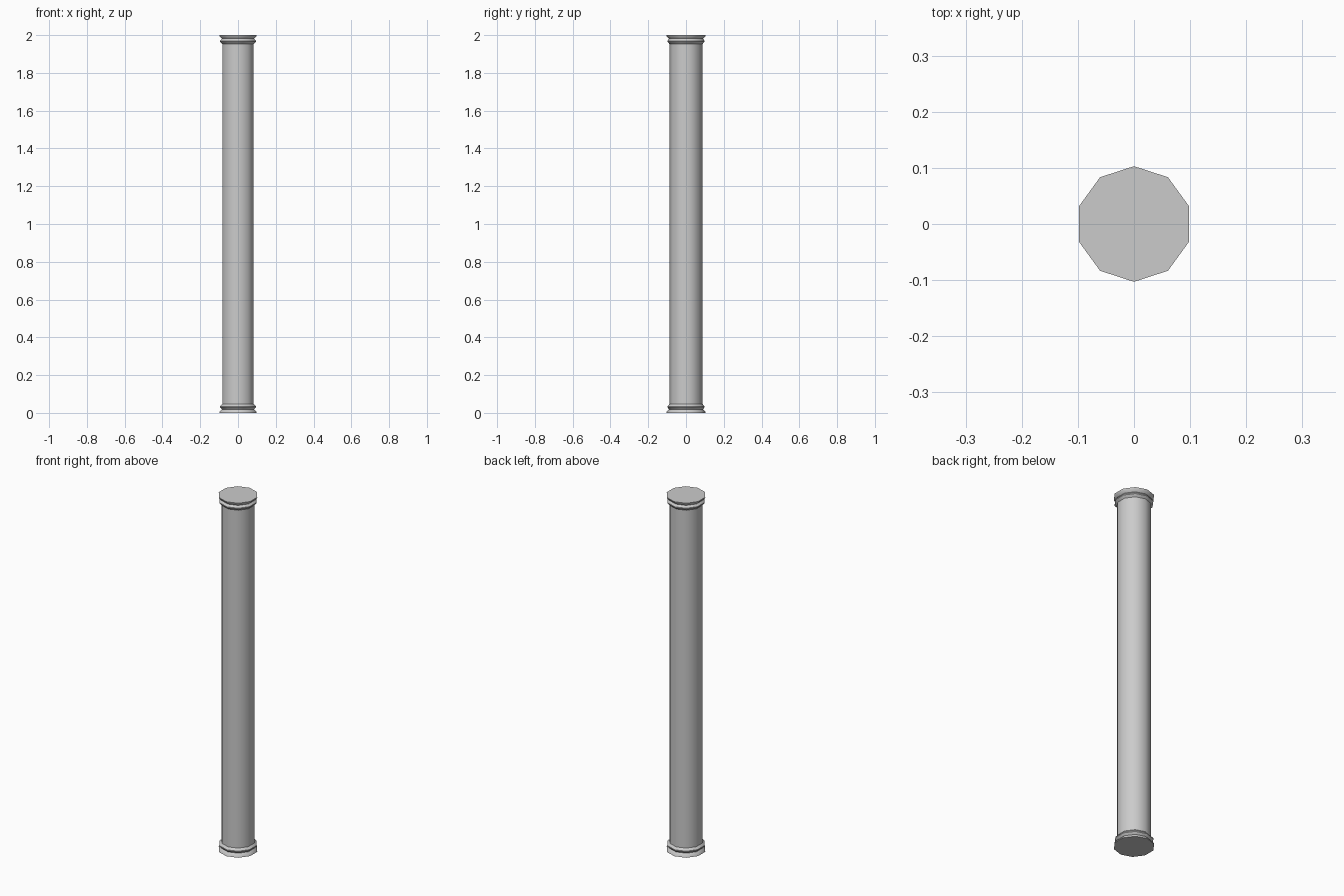
import bpy, bmesh, math

if "Cube" in bpy.data.objects:
    bpy.data.objects.remove(bpy.data.objects["Cube"])

SIDES = 10
HEIGHT = 2.0


def lathe(name, profile, cap_first=False):
    """Spin (radius, z) points round the z axis, optionally closing the first ring."""
    bm = bmesh.new()
    rings = []
    for r, z in profile:
        ring = []
        for i in range(SIDES):
            a = math.pi / 2 + 2 * math.pi * i / SIDES
            ring.append(bm.verts.new((r * math.cos(a), r * math.sin(a), z)))
        rings.append(ring)
    for lo, hi in zip(rings, rings[1:]):
        for i in range(SIDES):
            j = (i + 1) % SIDES
            face = bm.faces.new((lo[i], lo[j], hi[j], hi[i]))
            if profile[0][1] > profile[-1][1]:
                face.normal_flip()
    if cap_first:
        cap = bm.faces.new(rings[0])
        if profile[0][1] < profile[-1][1]:
            cap.normal_flip()
    mesh = bpy.data.meshes.new(name)
    bm.to_mesh(mesh)
    bm.free()
    obj = bpy.data.objects.new(name, mesh)
    bpy.context.collection.objects.link(obj)
    bpy.ops.object.select_all(action='DESELECT')
    obj.select_set(True)
    bpy.context.view_layer.objects.active = obj
    bpy.ops.object.shade_smooth_by_angle(angle=math.radians(40))
    return obj


# Flared foot, groove and ring, ending at the shaft
moulding = [(0.103, 0.0), (0.102, 0.006), (0.089, 0.019),
            (0.099, 0.030), (0.099, 0.035), (0.0875, 0.047)]

lathe("base_moulding", moulding, cap_first=True)
lathe("capital_moulding", [(r, HEIGHT - z) for r, z in moulding], cap_first=True)

# Plain shaft between the mouldings
lathe("shaft", [(0.0875, 0.047), (0.0875, HEIGHT - 0.047)])
